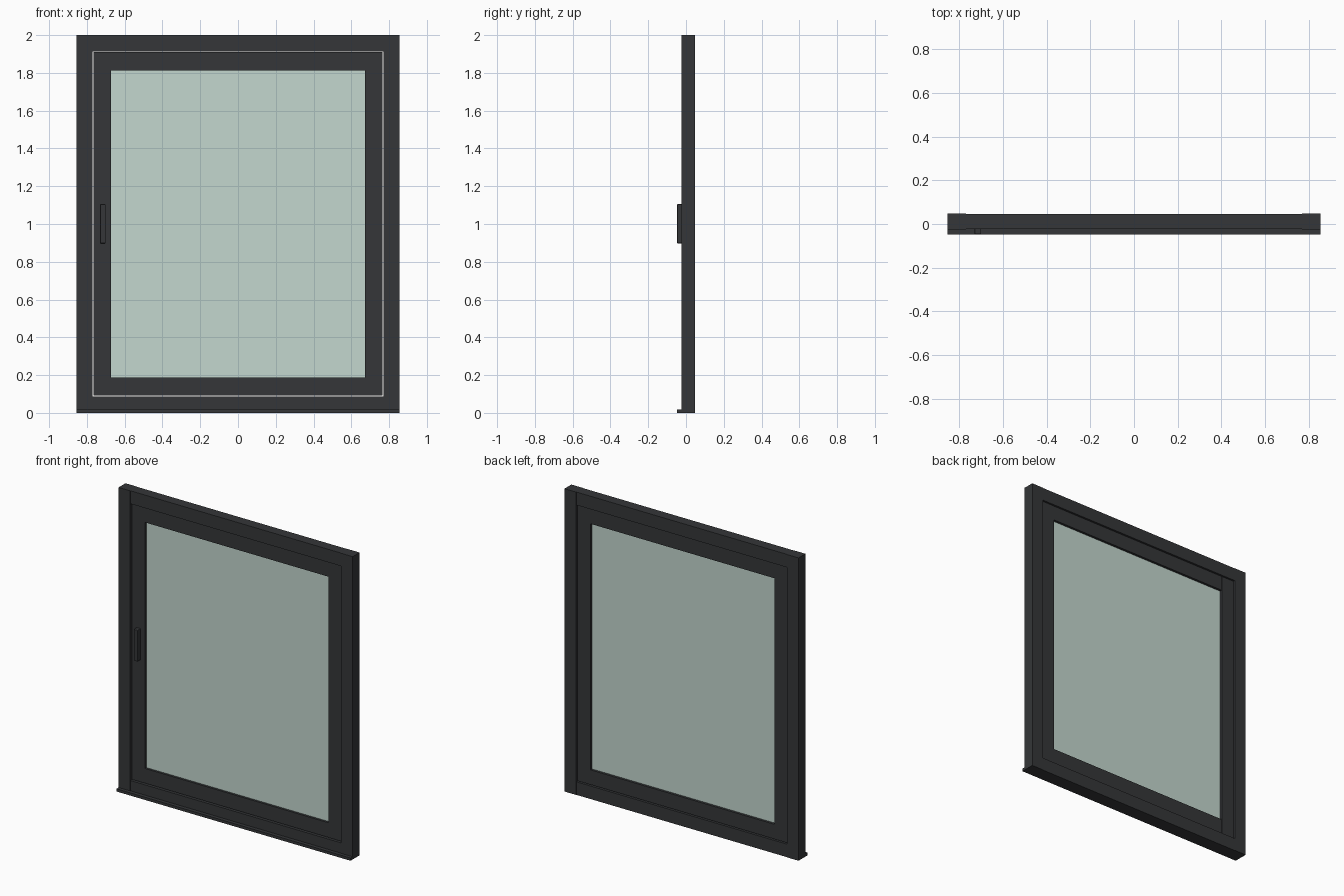
import bpy
import bmesh
from mathutils import Matrix, Vector

if "Cube" in bpy.data.objects:
    bpy.data.objects.remove(bpy.data.objects["Cube"])


def material(name, color):
    m = bpy.data.materials.new(name)
    m.diffuse_color = color
    m.use_nodes = True
    m.node_tree.nodes["Principled BSDF"].inputs["Base Color"].default_value = m.diffuse_color
    return m


DARK = material("dark_frame", (0.035, 0.037, 0.04, 1))
GLASS = material("pale_glass", (0.55, 0.68, 0.62, 0.5))


def box(name, x, y, z, mat=DARK, bevel=0.0):
    """Box spanning the given (min, max) ranges."""
    lo, hi = (Vector(v) for v in zip(x, y, z))
    bm = bmesh.new()
    bmesh.ops.create_cube(bm, size=1, matrix=Matrix.Translation((lo + hi) / 2)
                          @ Matrix.Diagonal((*(hi - lo), 1)))
    mesh = bpy.data.meshes.new(name)
    bm.to_mesh(mesh)
    bm.free()
    mesh.materials.append(mat)
    ob = bpy.data.objects.new(name, mesh)
    bpy.context.collection.objects.link(ob)
    if bevel:
        mod = ob.modifiers.new("bevel", 'BEVEL')
        mod.width = bevel
        mod.segments = 2
    return ob


def framework(name, w, inner, z0, z1, bar, y, rail_y):
    """Two full-height uprights with rails between them."""
    for side, s in (("left", -1), ("right", 1)):
        box(f"{name}_{side}_upright", sorted((s * inner, s * w)), y, (z0, z1))
    box(f"{name}_top_rail", (-inner, inner), rail_y, (z1 - bar, z1))
    box(f"{name}_bottom_rail", (-inner, inner), rail_y, (z0, z0 + bar))


# Fixed outer frame
framework("outer_frame", 0.855, 0.77, 0.0, 2.0, 0.086,
          (-0.025, 0.047), (-0.023, 0.045))

# Opening sash, slightly recessed with a thin shadow gap
framework("sash", 0.766, 0.672, 0.091, 1.91, 0.097,
          (-0.013, 0.038), (-0.012, 0.037))

# Glass pane
box("glass_pane", (-0.672, 0.672), (0.003, 0.021), (0.188, 1.813), GLASS)

# Projecting sill lip
box("sill_lip", (-0.855, 0.855), (-0.047, -0.023), (0.0, 0.018))

# Pull handle on the left upright of the sash
box("pull_handle", (-0.73, -0.701), (-0.047, -0.013), (0.898, 1.105), bevel=0.003)
